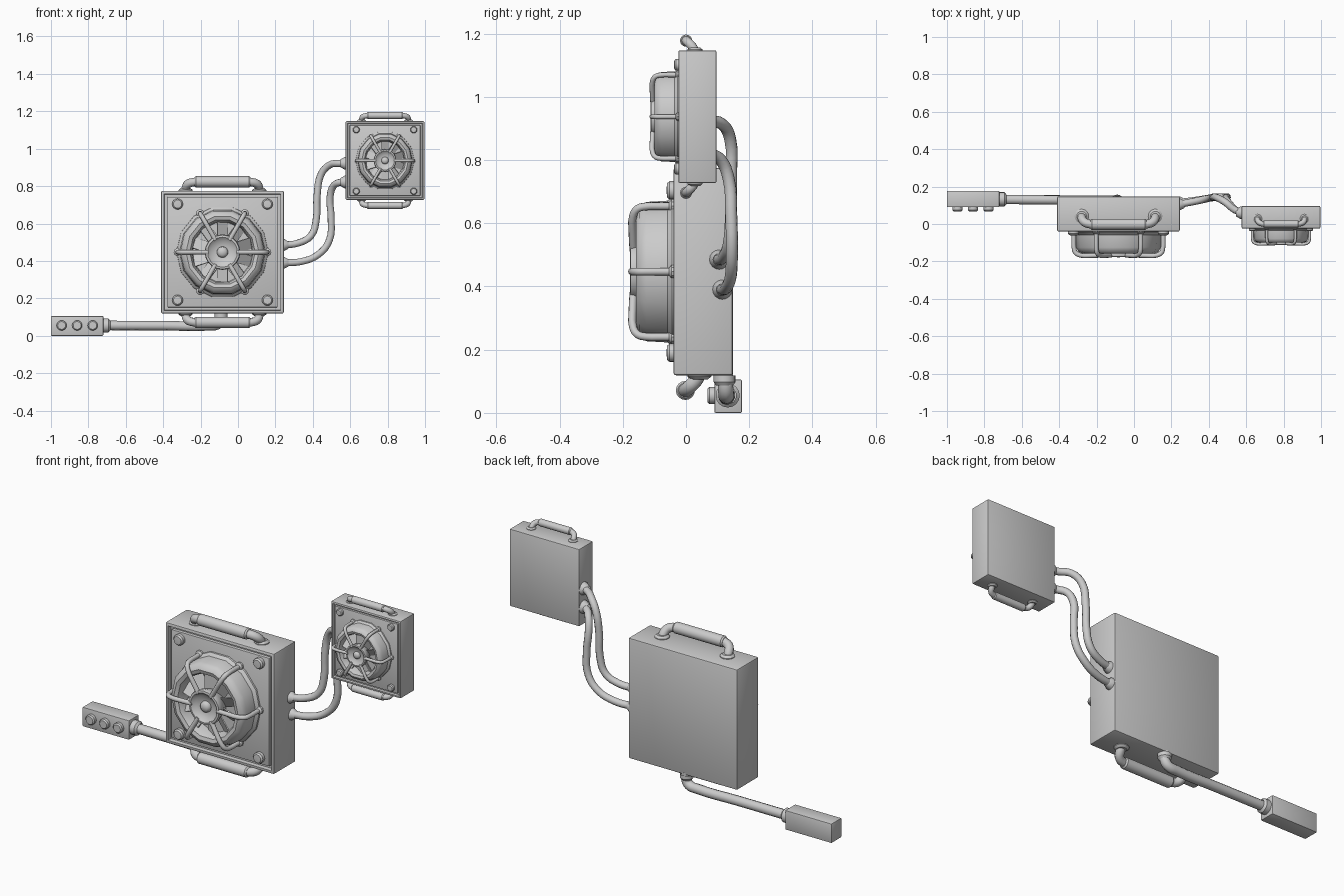
import bpy, bmesh, math
from mathutils import Vector, Matrix

if "Cube" in bpy.data.objects:
    bpy.data.objects.remove(bpy.data.objects["Cube"])


def finish(bm, name, c=(0, 0, 0), s=1.0, angle=35):
    bmesh.ops.recalc_face_normals(bm, faces=bm.faces)
    me = bpy.data.meshes.new(name)
    bm.to_mesh(me)
    bm.free()
    ob = bpy.data.objects.new(name, me)
    bpy.context.collection.objects.link(ob)
    ob.location, ob.scale = c, (s, s, s)
    bpy.ops.object.select_all(action='DESELECT')
    ob.select_set(True)
    bpy.context.view_layer.objects.active = ob
    bpy.ops.object.shade_smooth_by_angle(angle=math.radians(angle))
    return ob


def add_box(bm, lo, hi, bevel=0.0):
    lo, hi = Vector(lo), Vector(hi)
    m = Matrix.Translation((lo + hi) / 2) @ Matrix.Diagonal((*(hi - lo), 1))
    vs = bmesh.ops.create_cube(bm, size=1, matrix=m)['verts']
    if bevel:
        es = list({e for v in vs for e in v.link_edges})
        bmesh.ops.bevel(bm, geom=es, offset=bevel, segments=2, profile=0.5, affect='EDGES')


def add_lathe(bm, profile, pos, direction, n=16):
    """Revolve (radius, height) points round an axis pointing along direction."""
    new = bmesh.new()
    vs = [new.verts.new((r, 0, h)) for r, h in profile]
    es = [new.edges.new(p) for p in zip(vs, vs[1:])]
    bmesh.ops.spin(new, geom=vs + es, cent=(0, 0, 0), axis=(0, 0, 1), angle=math.tau, steps=n)
    bmesh.ops.remove_doubles(new, verts=new.verts, dist=1e-5)
    q = Vector((0, 0, 1)).rotation_difference(Vector(direction)).to_matrix().to_4x4()
    new.transform(Matrix.Translation(pos) @ q)
    tmp = bpy.data.meshes.new("tmp")
    new.to_mesh(tmp)
    new.free()
    bm.from_mesh(tmp)
    bpy.data.meshes.remove(tmp)


def tube(name, paths, r, c=(0, 0, 0), s=1.0, res=4):
    cu = bpy.data.curves.new(name, 'CURVE')
    cu.dimensions = '3D'
    cu.bevel_depth, cu.bevel_resolution, cu.resolution_u, cu.use_fill_caps = r, 3, res, True
    for pts in paths:
        sp = cu.splines.new('BEZIER')
        sp.bezier_points.add(len(pts) - 1)
        for b, p in zip(sp.bezier_points, pts):
            b.co = p
            b.handle_left_type = b.handle_right_type = 'AUTO'
    ob = bpy.data.objects.new(name, cu)
    bpy.context.collection.objects.link(ob)
    ob.location, ob.scale = c, (s, s, s)
    bpy.ops.object.select_all(action='DESELECT')
    ob.select_set(True)
    bpy.context.view_layer.objects.active = ob
    bpy.ops.object.convert(target='MESH')
    bpy.ops.object.shade_smooth_by_angle(angle=math.radians(45))


FRONT = (0, -1, 0)


def fan_unit(size, c, s):
    half, front = 0.328, -0.094

    # casing with a recessed front inside a thin rim
    bm = bmesh.new()
    add_box(bm, (-half, front, -half), (half, -front, half), 0.008)
    bm.normal_update()
    face = max((f for f in bm.faces if f.normal.y < -0.99), key=lambda f: f.calc_area())
    bmesh.ops.inset_region(bm, faces=[face], thickness=0.012)
    bmesh.ops.inset_region(bm, faces=[face], thickness=0.003, depth=-0.022)
    finish(bm, size + "_casing", c, s)

    # front panel and corner screws
    bm = bmesh.new()
    add_box(bm, (-0.295, front + 0.005, -0.295), (0.295, front + 0.03, 0.295), 0.004)
    finish(bm, size + "_front_panel", c, s)
    bm = bmesh.new()
    for x in (-0.24, 0.24):
        for z in (-0.257, 0.257):
            add_lathe(bm, [(0.029, -0.01), (0.029, 0.012), (0.022, 0.02), (0, 0.022)],
                      (x, front, z), FRONT)
    finish(bm, size + "_screws", c, s)

    # fan shroud and hub
    bm = bmesh.new()
    add_lathe(bm, [(0.247, -0.015), (0.245, 0.004), (0.23, 0.018), (0.226, 0.085), (0.215, 0.108),
                   (0.195, 0.118), (0.175, 0.112), (0.165, 0.09), (0.16, 0.045), (0, 0.04)],
              (0, front, 0), FRONT, 14)
    finish(bm, size + "_fan_shroud", c, s, 40)
    bm = bmesh.new()
    add_lathe(bm, [(0.07, 0.04), (0.086, 0.09), (0.095, 0.122), (0.091, 0.135), (0.08, 0.137),
                   (0.06, 0.118), (0.03, 0.114), (0.028, 0.127), (0.018, 0.136), (0, 0.139)],
              (0, front, 0), FRONT, 20)
    finish(bm, size + "_fan_hub", c, s, 40)

    # pitched blades
    bm = bmesh.new()
    for i in range(10):
        n = len(bm.verts)
        add_box(bm, (0.07, -0.003, -0.034), (0.164, 0.003, 0.034))
        bm.verts.ensure_lookup_table()
        m = (Matrix.Rotation(math.tau * (i + 0.5) / 10, 4, 'Y') @ Matrix.Translation((0, front - 0.068, 0))
             @ Matrix.Rotation(math.radians(32), 4, 'X'))
        bmesh.ops.transform(bm, matrix=m, verts=bm.verts[n:])
    finish(bm, size + "_fan_blades", c, s)

    # six bent guard bars
    bars, bm = [], bmesh.new()
    for i in range(6):
        a = math.tau * i / 6
        d = Vector((math.cos(a), 0, math.sin(a)))
        bars.append([d * r + Vector((0, front - h, 0)) for r, h in
                     ((0.075, 0.126), (0.14, 0.129), (0.205, 0.127), (0.23, 0.113),
                      (0.238, 0.085), (0.239, 0.04), (0.239, -0.01))])
        add_lathe(bm, [(0.022, -0.01), (0.022, 0.006), (0.012, 0.014)],
                  d * 0.239 + Vector((0, front, 0)), FRONT, 10)
    tube(size + "_guard_bars", bars, 0.0125, c, s, 3)
    finish(bm, size + "_guard_feet", c, s)

    # top and bottom handles, leaning forward
    for k, side in ((1, "top"), (-1, "bottom")):
        path = [(-0.197, -0.012, 0.32), (-0.196, -0.022, 0.342), (-0.185, -0.042, 0.364),
                (-0.15, -0.055, 0.375), (-0.1, -0.056, 0.376)]
        path = [(x, y, z * k) for x, y, z in path]
        path += [(-x, y, z) for x, y, z in reversed(path)]
        tube(f"{size}_{side}_handle", [path], 0.023, c, s)
        bm = bmesh.new()
        add_lathe(bm, [(0, -0.15), (0.024, -0.15), (0.03, -0.142), (0.03, 0.142), (0.024, 0.15), (0, 0.15)],
                  (0, -0.056, 0.376 * k), (1, 0, 0))
        for x in (-0.197, 0.197):
            add_lathe(bm, [(0.038, -0.005), (0.038, 0.004), (0.026, 0.014), (0, 0.014)],
                      (x, -0.012, half * k), (0, 0.001, k))
        finish(bm, f"{size}_{side}_grip", c, s)


fan_unit("large", (-0.083, 0.054, 0.447), 1.0)
fan_unit("small", (0.786, 0.036, 0.937), 0.64)

# two pipes joining the units
upper = [(0.24, 0.105, 0.485), (0.32, 0.12, 0.495), (0.39, 0.135, 0.535), (0.418, 0.142, 0.62),
         (0.423, 0.143, 0.75), (0.445, 0.14, 0.865), (0.49, 0.115, 0.913), (0.54, 0.075, 0.922), (0.59, 0.06, 0.922)]
lower = [(0.24, 0.115, 0.39), (0.34, 0.128, 0.397), (0.43, 0.142, 0.435), (0.488, 0.145, 0.51),
         (0.498, 0.143, 0.63), (0.492, 0.135, 0.74), (0.51, 0.11, 0.8), (0.545, 0.075, 0.82), (0.59, 0.06, 0.822)]
tube("connecting_pipes", [upper, lower], 0.019)
bm = bmesh.new()
for p in (upper, lower):
    add_lathe(bm, [(0.031, 0), (0.031, 0.008), (0.019, 0.03)], p[0], (1, 0, 0))
    add_lathe(bm, [(0.036, 0), (0.034, 0.02), (0.019, 0.045)], p[-1], (-1, 0, 0.001))
finish(bm, "pipe_fittings")

# cable to the hand control
tube("control_cable", [[(-0.09, 0.125, 0.13), (-0.09, 0.125, 0.085), (-0.108, 0.127, 0.06),
                        (-0.16, 0.128, 0.053), (-0.4, 0.129, 0.054), (-0.72, 0.131, 0.055)]], 0.0255)
bm = bmesh.new()
add_lathe(bm, [(0.035, 0), (0.035, 0.02), (0.026, 0.032)], (-0.09, 0.122, 0.118), (0, 0.001, -1))
add_lathe(bm, [(0.038, 0), (0.038, 0.032), (0.027, 0.042)], (-0.725, 0.132, 0.055), (1, 0, 0))
finish(bm, "cable_fittings")

# hand control with three buttons
bm = bmesh.new()
add_box(bm, (-1.0, 0.09, 0.0), (-0.72, 0.177, 0.105), 0.004)
finish(bm, "hand_control")
bm = bmesh.new()
for x in (-0.943, -0.86, -0.777):
    add_lathe(bm, [(0.027, -0.01), (0.027, 0.016), (0.021, 0.022), (0, 0.022)], (x, 0.09, 0.055), FRONT)
finish(bm, "control_buttons")
